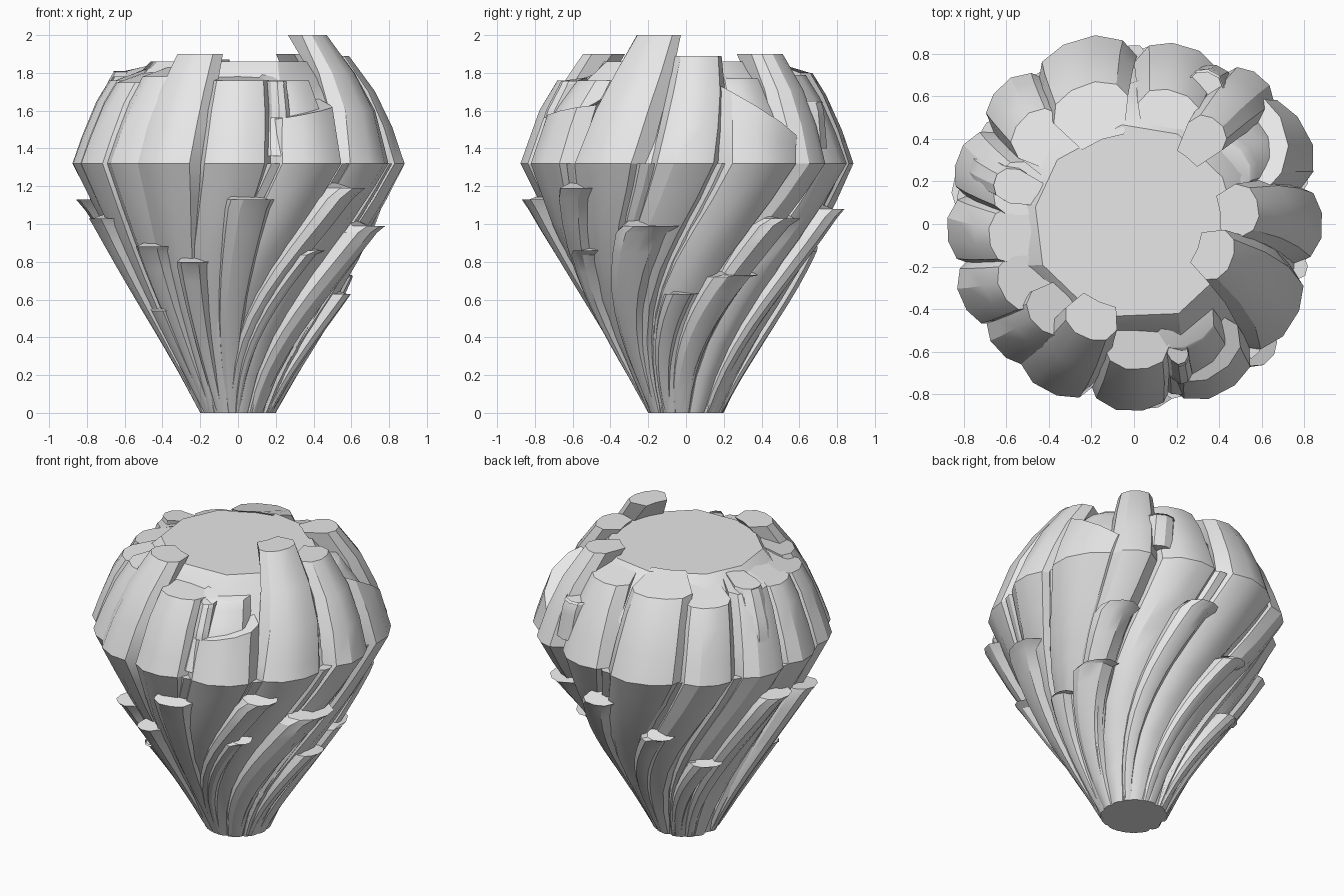
import bpy, bmesh, math, random

random.seed(4)
if "Cube" in bpy.data.objects:
    bpy.data.objects.remove(bpy.data.objects["Cube"])

grey = bpy.data.materials.new("stone grey")
grey.use_nodes = True
grey.diffuse_color = (0.8, 0.8, 0.8, 1)
grey.node_tree.nodes["Principled BSDF"].inputs["Base Color"].default_value = (0.8, 0.8, 0.8, 1)

RIM = 1.32
PROFILE = [(0, 0.2), (0.2, 0.29), (0.4, 0.39), (0.7, 0.55), (1.0, 0.71), (RIM, 0.87),
           (1.6, 0.77), (1.78, 0.66), (1.9, 0.56), (2.0, 0.48)]


def radius(z):
    """Outer radius of the rock at a height."""
    for (z0, r0), (z1, r1) in zip(PROFILE, PROFILE[1:]):
        if z <= z1:
            return r0 + (r1 - r0) * (z - z0) / (z1 - z0)
    return PROFILE[-1][1]


def ease(z):
    """Share of the full twist reached at a height."""
    t = min(z / RIM, 1)
    return 0.5 * t + 0.5 * t * t * (3 - 2 * t)


def loft(name, rings):
    """Skin a closed body through equal rings of points."""
    bm = bmesh.new()
    loops = [[bm.verts.new(p) for p in ring] for ring in rings]
    n = len(loops[0])
    for a, b in zip(loops, loops[1:]):
        for i in range(n):
            j = (i + 1) % n
            bm.faces.new((a[i], a[j], b[j], b[i]))
    bm.faces.new(loops[0][::-1])
    bm.faces.new(loops[-1])
    bmesh.ops.recalc_face_normals(bm, faces=bm.faces)
    mesh = bpy.data.meshes.new(name)
    bm.to_mesh(mesh)
    bm.free()
    mesh.materials.append(grey)
    obj = bpy.data.objects.new(name, mesh)
    bpy.context.collection.objects.link(obj)
    bpy.ops.object.select_all(action='DESELECT')
    obj.select_set(True)
    bpy.context.view_layer.objects.active = obj
    bpy.ops.object.shade_smooth_by_angle(angle=math.radians(28))


def polar(r, deg, z):
    a = math.radians(deg)
    return (r * math.cos(a), r * math.sin(a), z)


# Cross-section of a strand: sideways share of the half width, share of depth lost
SECTION = [(-1, 1), (-0.75, 0.35), (-0.3, 0), (0.25, 0), (0.7, 0.25), (1, 1)]


def strand(name, angle, half, z1, twist, bulge=0.0, lean=0.0, tilt=0.0, skew=0.0, z0=0.0):
    """Ridge that winds up the rock; angle is its bearing at the rim."""
    levels = [z0 + (z1 - z0) * i / 10 for i in range(11)]
    if z0 < RIM < z1:
        levels = [z for z in levels if abs(z - RIM) > 0.06] + [RIM]
    rings = []
    for z in sorted(levels):
        mid = angle - twist * (1 - ease(z)) + lean * max(0, z - RIM) / 0.6
        grow = bulge * (z - z0) / (z1 - z0)
        slope = skew * max(0, z - RIM) / (z1 - RIM) if skew else 0
        drop_end = tilt if z == max(levels) else 0
        ring = []
        for u, drop in SECTION:
            zz = z - drop_end + slope * u
            r = radius(zz) + grow
            ring.append(polar(r - 0.13 * r * drop, mid + u * half, zz))
        for u in (0.8, 0, -0.8):
            zz = z + slope * u
            r = radius(zz)
            ring.append(polar(max(r - 0.16, r * 0.6), mid + u * half, zz))
        rings.append(ring)
    loft(name, rings)


# Core with a chamfered flat top
core_profile = [(0, 0.19), (0.4, 0.34), (0.7, 0.48), (1.0, 0.62), (RIM, 0.78),
                (1.6, 0.68), (1.77, 0.56), (1.86, 0.47)]
sides = 10
wobble = [random.uniform(-12, 12) for _ in range(sides)]
loft("core", [[polar(r, k * 360 / sides + wobble[k] + 50 * z / RIM, z)
               for k in range(sides)] for z, r in core_profile])

# Full height strands: bearing, half width, top, twist, bulge, lean, tilt, skew
main = [(-118, 15, 1.9, 18, 0.02, 4, 0, 0), (-91, 15, 1.78, 32, 0.01, 3, 0.02, 0),
        (-62, 16, 1.66, 50, 0.03, 3, 0.07, 0.04), (-32, 17, 2.0, 55, 0.01, 10, 0, 0),
        (0, 14, 1.89, 58, 0.02, 8, 0, 0), (29, 17, 1.61, 58, 0.06, 6, 0.03, -0.16),
        (49, 11, 1.9, 58, 0.06, 2, 0, 0), (74, 16, 1.85, 56, 0, -2, 0.06, 0),
        (107, 18, 1.87, 55, 0.05, 4, 0.07, 0), (134, 13, 1.82, 52, 0.04, 4, 0.07, 0),
        (159, 13, 1.84, 45, 0.02, 5, 0.06, 0), (182, 13, 1.83, 32, 0.01, 4, 0.07, 0),
        (204, 13, 1.82, 18, 0.02, 4, 0.07, 0), (223, 13, 1.83, 12, 0, 4, 0.05, 0)]
for k, (a, half, top, twist, bulge, lean, tilt, skew) in enumerate(main):
    strand(f"main_strand_{k + 1}", a, half, top, twist, bulge, lean, tilt, skew)

# Narrow ribs that fill the grooves of the twisted flank up to the rim
for k, a in enumerate((-76, -47, -15, 15, 90, 122, 147, 171)):
    strand(f"flank_rib_{k + 1}", a, 6, RIM, 55 - max(0, a - 120) * 0.4, -0.03)

# Short strands, broken off on the lower slope: end bearing, half width, top, twist
lower = [(-85, 10, 1.2, 15), (-113, 8, 0.87, 8), (-133, 9, 0.95, 10),
         (-143, 8, 0.61, 8), (-162, 8, 1.1, 14), (-45, 8, 1.26, 52),
         (-53, 6, 0.93, 38), (-16, 13, 1.06, 46), (28, 13, 0.8, 36),
         (43, 10, 1.1, 46), (82, 9, 1.15, 44), (112, 8, 0.95, 40),
         (140, 9, 0.72, 30), (168, 9, 1.2, 38), (0, 9, 0.7, 30)]
for k, (a, half, top, twist) in enumerate(lower):
    total = twist / ease(top)
    strand(f"lower_strand_{k + 1}", a + total - twist, half, top, total, 0.095, tilt=0.07)

# Blocks set back or standing out near the top: bearing, half width, base, top, bulge
blocks = [(-66, 16, 1.36, 1.8, -0.05), (-74, 5, 1.56, 1.78, 0.02),
          (28, 14, 1.36, 1.81, -0.06), (159, 8, 1.4, 1.85, 0.05),
          (60, 8, 1.4, 1.68, 0.06)]
for k, (a, half, base, top, bulge) in enumerate(blocks):
    strand(f"top_block_{k + 1}", a, half, top, 0, bulge, 4, 0.04, z0=base)
